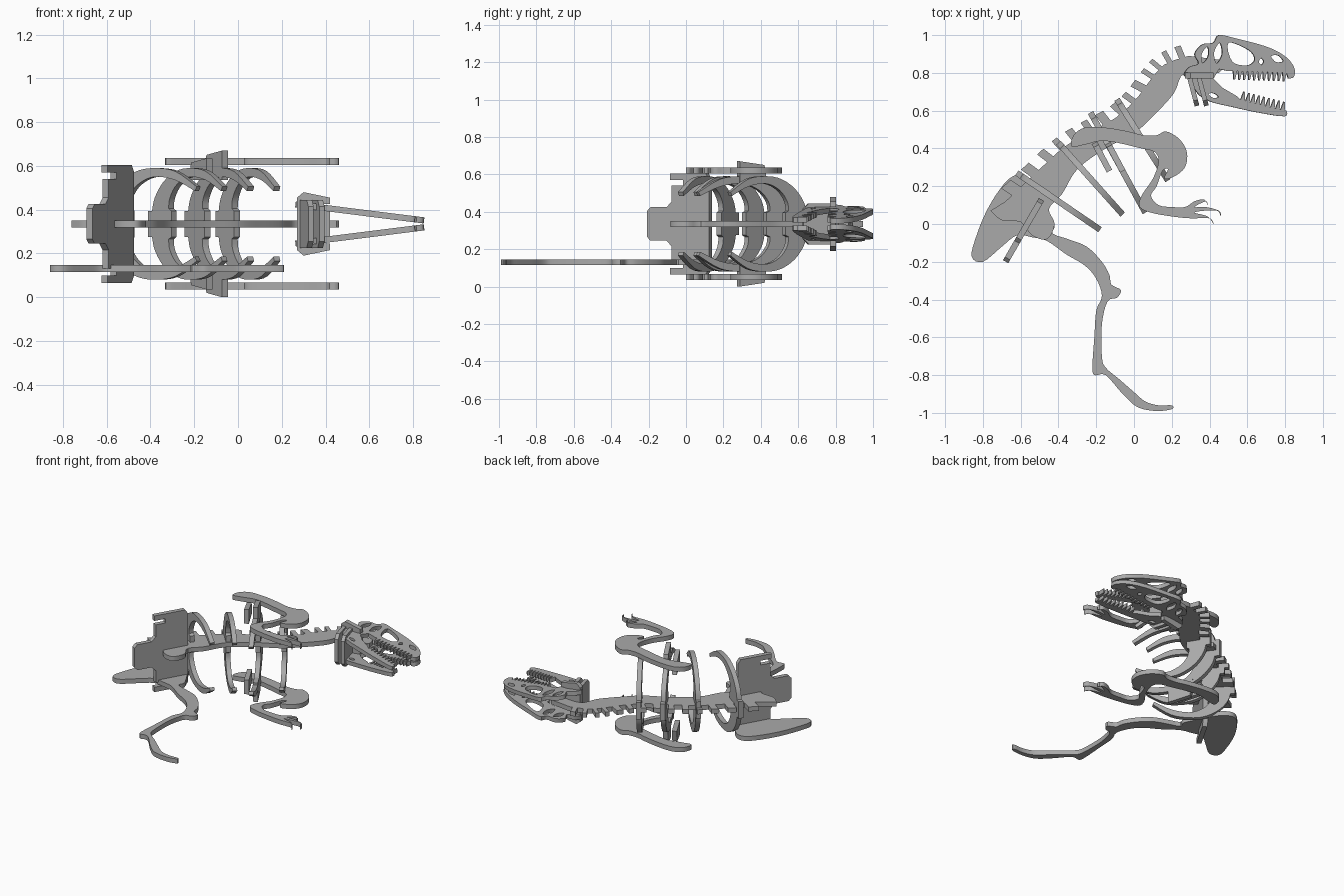
import bpy, bmesh
from mathutils import Matrix, Vector

cube = bpy.data.objects.get("Cube")
if cube:
    bpy.data.objects.remove(cube)

MID = 0.335        # height of the symmetry plane
THICK = 0.032      # sheet thickness
parts = []

grey = bpy.data.materials.new("plain grey")
grey.use_nodes = True
COLOUR = (0.4, 0.4, 0.4, 1)
grey.diffuse_color = COLOUR
grey.node_tree.nodes["Principled BSDF"].inputs["Base Color"].default_value = COLOUR


def cm(points):
    """Outline points given in hundredths."""
    return [Vector((x, y)) / 100 for x, y in points]


def smooth(pts, closed=True, steps=4):
    """Rounded curve running through the points."""
    n, out = len(pts), []
    for i in range(n if closed else n - 1):
        pick = (lambda k: pts[k % n]) if closed else (lambda k: pts[min(max(k, 0), n - 1)])
        a, b, c, d = (pick(i + k) for k in (-1, 0, 1, 2))
        for s in range(steps):
            t = s / steps
            out.append(b + (c - a) * t / 2 + (a * 2 - b * 5 + c * 4 - d) * t * t / 2
                       + (b * 3 - a - c * 3 + d) * t ** 3 / 2)
    return out if closed else out + [pts[-1]]


def spikes(a, b, count, depth):
    """Row of pointed teeth from a to b."""
    a, b = Vector(a), Vector(b)
    step = (b - a) / count
    side = Vector((-step.y, step.x)).normalized() * depth
    out = []
    for i in range(count):
        base = a + step * i
        out += [base, base + step * 0.35 + side, base + step * 0.6 + side, base + step * 0.8]
    return out


def oval(cx, cy, rx, ry, turn=0):
    ring = [Vector((rx, 0)), Vector((0, ry)), Vector((-rx, 0)), Vector((0, -ry))]
    return smooth([Matrix.Rotation(turn, 2) @ p + Vector((cx, cy)) for p in ring])


def plate(name, outline, matrix, holes=(), thick=THICK):
    """Flat sheet with holes, extruded about its middle."""
    curve = bpy.data.curves.new(name, "CURVE")
    curve.dimensions, curve.fill_mode, curve.extrude = "2D", "BOTH", thick / 2
    for loop in (outline, *holes):
        spline = curve.splines.new("POLY")
        spline.points.add(len(loop) - 1)
        spline.use_cyclic_u = True
        for point, p in zip(spline.points, loop):
            point.co = (p[0], p[1], 0, 1)
    helper = bpy.data.objects.new(name + " curve", curve)
    mesh = bpy.data.meshes.new_from_object(helper)
    bpy.data.objects.remove(helper)
    mesh.name = name
    bm = bmesh.new()
    bm.from_mesh(mesh)
    bmesh.ops.remove_doubles(bm, verts=bm.verts, dist=0.0001)
    bmesh.ops.recalc_face_normals(bm, faces=bm.faces)
    bm.to_mesh(mesh)
    bm.free()
    mesh.materials.clear()
    mesh.materials.append(grey)
    obj = bpy.data.objects.new(name, mesh)
    obj.matrix_world = matrix
    bpy.context.collection.objects.link(obj)
    parts.append(obj)


def level(z):
    return Matrix.Translation((0, 0, z))


def upright(start, end):
    """Frame of a standing sheet: local x runs start to end, local y is up."""
    u = Vector((end[0] - start[0], end[1] - start[1], 0)).normalized()
    up = Vector((0, 0, 1))
    frame = Matrix((u, up, u.cross(up))).transposed().to_4x4()
    return Matrix.Translation((start[0], start[1], MID)) @ frame


def mirrored(half):
    return half + [Vector((p.x, -p.y)) for p in reversed(half)]


# Spine: back edge carries one squared process per vertebra
back = smooth(cm([(-68, 12), (-50, 29), (-38, 40), (-25, 48), (-10, 56),
                  (1, 66), (10, 78), (17, 85), (29, 89)]), False, 8)
spine = []
gap = (len(back) - 1) / 14
for i in range(14):
    a, b = back[round(i * gap)], back[round((i + 1) * gap)]
    out = Vector((a.y - b.y, b.x - a.x)).normalized() * 0.065
    lean = (b - a) * 0.1
    spine += [a, a.lerp(b, 0.3), a.lerp(b, 0.3) + out - lean,
              a.lerp(b, 0.75) + out - lean, a.lerp(b, 0.75)]
belly = smooth(cm([(45, 87), (45, 80), (27, 80), (21, 69), (10, 57), (0, 48), (-15, 40),
                   (-30, 29), (-38, 16), (-45, 8), (-42, 0), (-46, -8), (-54, -6),
                   (-60, 1), (-70, 2), (-76, 7)]), False)
plate("spine", spine + [back[-1]] + belly, level(MID))

# Ribs: paired arcs on each standing sheet
rib_outer = smooth(cm([(3, 6), (5, 12), (11, 19), (20, 24), (30, 25.5), (42, 24), (54, 17)]), False)
rib_inner = smooth(cm([(53, 15), (42, 20), (30, 21.5), (21, 18), (16, 12), (15, 7)]), False)
rib_half = cm([(0, 1.6), (0, 6)]) + rib_outer + rib_inner + cm([(17, 6), (17, 2)])
ribs = [((-0.62, 0.27), (-0.18, -0.03)), ((-0.40, 0.43), (-0.06, 0.05)),
        ((-0.23, 0.59), (0.06, 0.06)), ((-0.09, 0.66), (0.18, 0.23))]
for i, (start, end) in enumerate(ribs):
    stretch = (Vector(end) - Vector(start)).length / 0.54
    half = [Vector((p.x * stretch, p.y)) for p in rib_half]
    plate(f"rib_pair_{i + 1}", mirrored(half), upright(start, end))

# Pelvis cross sheet with leg slots
pelvis = cm([(0, 24), (2, 27), (24, 27), (24, 23.5), (16, 23.5), (16, 20.5), (23, 20.5),
             (23, 12), (26, 9), (36, 9), (38, 7), (38, 2)])
plate("pelvis", mirrored(pelvis), upright((-0.49, 0.13), (-0.68, -0.2)))

# Hip blade and single leg in one sheet
leg = cm([(-86, -17), (-83, -5), (-78, 7), (-72, 17), (-66, 24), (-60, 26), (-53, 21),
          (-47, 10), (-42, 0), (-43, -5), (-35, -8), (-25, -12), (-17, -20), (-13, -27),
          (-12, -32), (-7, -35), (-9, -39), (-14, -41), (-17, -53), (-17, -70), (-15, -76),
          (-8, -82), (0, -89), (6, -94), (13, -96), (20, -96), (20, -98), (12, -99),
          (2, -97), (-6, -90), (-15, -80), (-21, -80), (-22, -75), (-21, -60), (-20, -46),
          (-17, -38), (-20, -29), (-26, -22), (-36, -16), (-46, -9), (-54, -7),
          (-62, -6), (-70, -12), (-80, -20)])
plate("right_leg", smooth(leg), level(0.13))

# Shoulder blade, arm and clawed hand, one sheet per side
arm = cm([(-33, 41), (-32, 47), (-26, 51), (-15, 51), (-3, 49), (5, 47), (12, 47), (17, 49),
          (24, 45), (28, 38), (27, 30), (21, 25), (16, 24), (18, 29), (15, 28), (12, 20),
          (9, 15), (13, 10), (20, 9), (27, 9), (32, 12), (37, 13), (39, 10), (38, 12),
          (32, 9), (38, 9), (45, 7), (46, 4), (44, 7), (37, 7), (32, 6), (39, 4),
          (42, 0), (40, 3), (30, 3), (20, 4), (9, 6), (3, 9), (4, 15), (10, 24),
          (13, 33), (11, 38), (4, 40), (-15, 44), (-26, 42)])
for side, s in (("right", -1), ("left", 1)):
    plate(f"{side}_arm", smooth(arm), level(MID + s * 0.285))
    # Pegs joining the arm to the third rib pair
    for k, (x, tall) in enumerate(((-0.21, 0.30), (-0.14, 0.335))):
        lo, hi = s * 0.2, s * tall
        peg = [Vector(p) for p in ((0, lo), (0.17, lo), (0.17, hi), (0.02, hi - s * 0.02))]
        plate(f"{side}_shoulder_peg_{k + 1}", peg, upright((x, 0.43), (x + 0.08, 0.28)))

# Skull and jaw sheets, converging towards the snout
skull = smooth(cm([(42, 77), (27, 78), (29, 83), (34, 85), (32, 90), (36, 95), (42, 96), (45, 100),
                   (55, 98), (70, 94), (80, 89), (85, 83), (85, 78), (82, 77)]), False)
skull += spikes((0.81, 0.80), (0.52, 0.81), 11, 0.045) + cm([(50, 81), (45, 82)])
skull_holes = [smooth(cm([(50, 96), (61, 92), (64, 87), (60, 84), (52, 86)])),
               oval(0.675, 0.86, 0.013, 0.018), oval(0.76, 0.875, 0.035, 0.018, -0.4),
               oval(0.445, 0.905, 0.022, 0.055, -0.15), oval(0.375, 0.895, 0.018, 0.045, -0.3)]
jaw = smooth(cm([(38, 79), (30, 79), (33, 70), (40, 65), (52, 62), (66, 59), (80, 57),
                 (81, 60)]), False)
jaw += spikes((0.80, 0.60), (0.56, 0.66), 9, -0.045) + cm([(54, 68), (47, 72), (42, 77)])
jaw_holes = [oval(0.42, 0.68, 0.028, 0.012, -0.3)]
for side, s in (("right", -1), ("left", 1)):
    tilt = (Matrix.Translation((0.3, 0, MID + s * 0.085)) @ Matrix.Rotation(s * 0.125, 4, "Y")
            @ Matrix.Translation((-0.3, 0, 0)))
    plate(f"{side}_skull", skull, tilt, skull_holes, 0.028)
    plate(f"{side}_jaw", jaw, tilt, jaw_holes, 0.028)

# Cross sheets holding the skull and jaw on the neck
brace = cm([(0, 2), (0, 12), (3, 14.5), (15, 12), (15, 9), (8, 9), (8, 7), (15, 7), (15, 2)])
plate("skull_brace", mirrored(brace), upright((0.27, 0.785), (0.43, 0.785)))
for i, x in enumerate((0.29, 0.34)):
    strut = cm([(0, 3), (0, 11), (14, 11), (17, 8), (17, 3)])
    plate(f"jaw_brace_{i + 1}", mirrored(strut), upright((x, 0.79), (x + 0.045, 0.62)), (), 0.025)

# Smooth cut curves, crisp sheet edges
bpy.ops.object.select_all(action="DESELECT")
for obj in parts:
    obj.select_set(True)
bpy.context.view_layer.objects.active = parts[0]
bpy.ops.object.shade_smooth_by_angle(angle=0.6)
